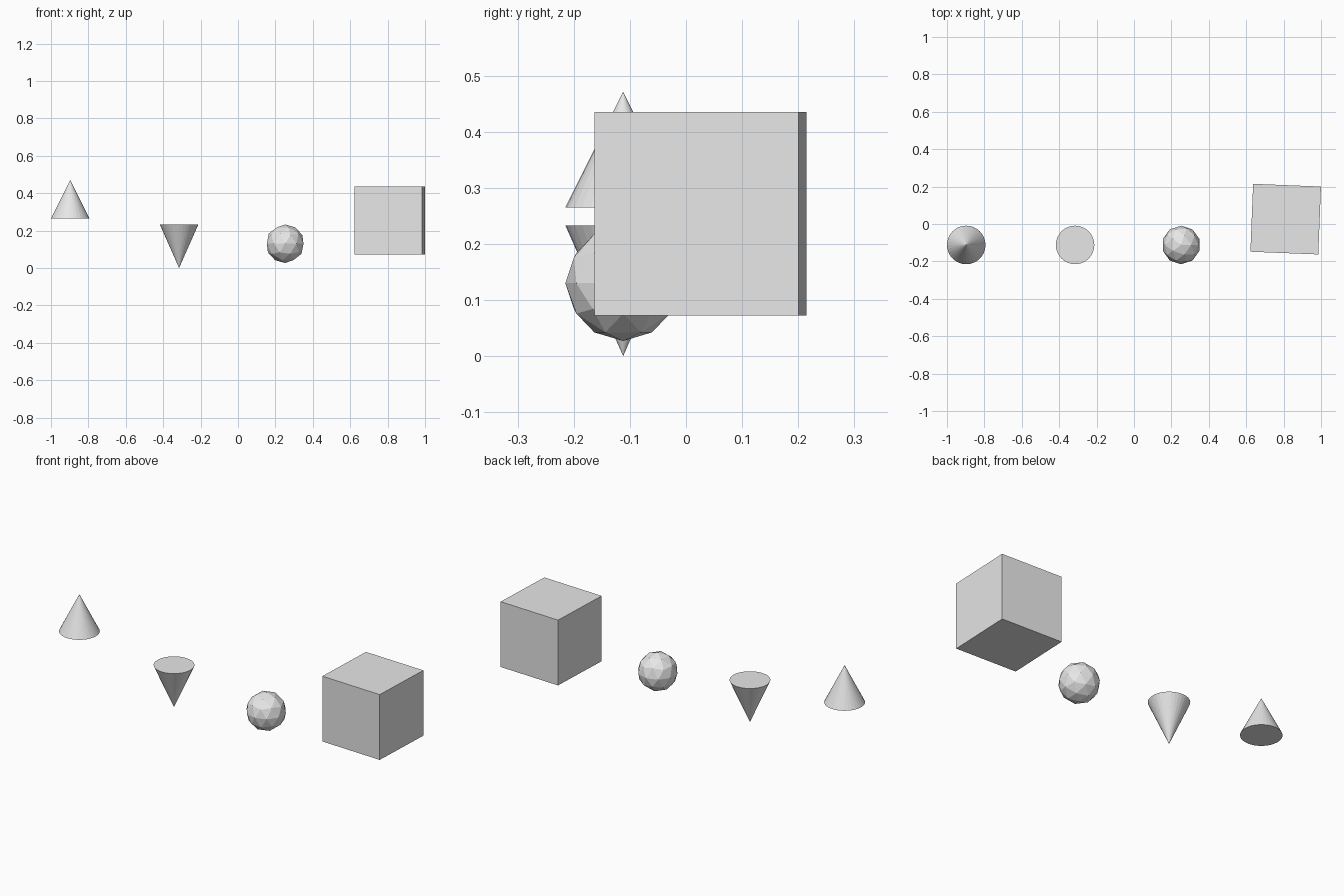
import bpy
import math

old = bpy.data.objects.get("Cube")
if old:
    bpy.data.objects.remove(old, do_unlink=True)

# Plain grey shared by every solid
grey = bpy.data.materials.new("light_grey")
grey.use_nodes = True
grey.diffuse_color = (0.8, 0.8, 0.8, 1)
grey.node_tree.nodes["Principled BSDF"].inputs["Base Color"].default_value = (0.8, 0.8, 0.8, 1)

RADIUS = 0.103
ROW_Y = -0.112


def finish(name):
    """Name the newest primitive and give it the shared material."""
    obj = bpy.context.object
    obj.name = name
    obj.data.materials.append(grey)


def cone(name, x, bottom, top, r_bottom, r_top):
    bpy.ops.mesh.primitive_cone_add(
        vertices=32, radius1=r_bottom, radius2=r_top, depth=top - bottom,
        location=(x, ROW_Y, (bottom + top) / 2))
    finish(name)


# Cones: one pointing up, one pointing down
cone("upright_cone", -0.897, 0.265, 0.471, RADIUS, 0)
cone("inverted_cone", -0.315, 0, 0.233, 0, RADIUS)

# Faceted ball
bpy.ops.mesh.primitive_ico_sphere_add(
    subdivisions=2, radius=RADIUS, location=(0.252, ROW_Y, 0.13))
finish("faceted_ball")

# Large block, turned slightly about the vertical
bpy.ops.mesh.primitive_cube_add(
    size=0.363, location=(0.811, 0.026, 0.254), rotation=(0, 0, math.radians(-2.3)))
finish("block")
